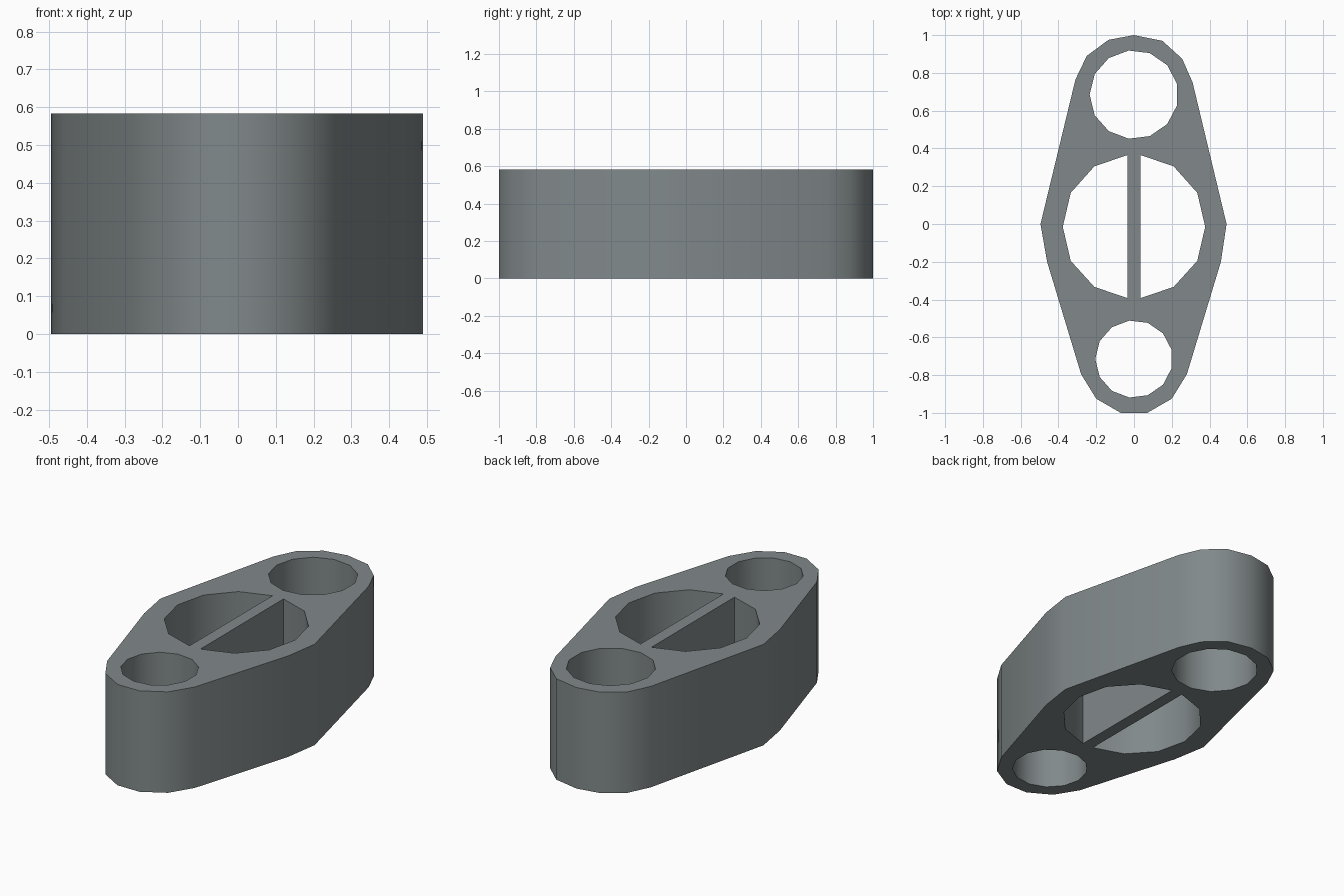
import bpy, bmesh, math

if "Cube" in bpy.data.objects:
    bpy.data.objects.remove(bpy.data.objects["Cube"])

HEIGHT = 0.583


def ring(cy, radius, sides=13):
    """Regular polygon on the centre line, one corner pointing to -x."""
    return [(radius * math.cos(math.pi + i * math.tau / sides),
             cy + radius * math.sin(math.pi + i * math.tau / sides)) for i in range(sides)]


# outer outline, counter-clockwise from the rear tip
outline = [(0, 1), (-0.135, 0.975), (-0.25, 0.89), (-0.31, 0.765), (-0.495, 0),
           (-0.46, -0.2), (-0.28, -0.795), (-0.2, -0.925), (-0.07, -1),
           (0.07, -1), (0.2, -0.925), (0.28, -0.795), (0.46, -0.2),
           (0.49, 0), (0.31, 0.75), (0.255, 0.875), (0.15, 0.97)]

# half-round windows either side of the thin rib
window = [(0.035, 0.365), (0.21, 0.305), (0.335, 0.165), (0.377, -0.015),
          (0.335, -0.195), (0.21, -0.333), (0.035, -0.392)]
loops = [outline, window, [(-x, y) for x, y in window],
         ring(0.685, 0.235), ring(-0.715, 0.205)]

# fill the plate profile with its holes and extrude it upward
bm = bmesh.new()
edges = []
for loop in loops:
    verts = [bm.verts.new((x, y, 0)) for x, y in loop]
    edges += [bm.edges.new((a, b)) for a, b in zip(verts, verts[1:] + verts[:1])]
bmesh.ops.triangle_fill(bm, edges=edges, use_beauty=True, normal=(0, 0, 1))
top = bmesh.ops.extrude_face_region(bm, geom=bm.faces[:], use_keep_orig=True)
bmesh.ops.translate(bm, vec=(0, 0, HEIGHT),
                    verts=[g for g in top["geom"] if isinstance(g, bmesh.types.BMVert)])
bmesh.ops.recalc_face_normals(bm, faces=bm.faces[:])
mesh = bpy.data.meshes.new("link_body")
bm.to_mesh(mesh)
bm.free()

body = bpy.data.objects.new("link_body", mesh)
bpy.context.collection.objects.link(body)
grey = bpy.data.materials.new("steel grey")
grey.diffuse_color = (0.22, 0.25, 0.255, 1)
grey.use_nodes = True
grey.node_tree.nodes["Principled BSDF"].inputs["Base Color"].default_value = grey.diffuse_color
mesh.materials.append(grey)

# smooth walls, crisp rims and rib corners
bpy.context.view_layer.objects.active = body
body.select_set(True)
bpy.ops.object.shade_smooth_by_angle(angle=math.radians(35))
